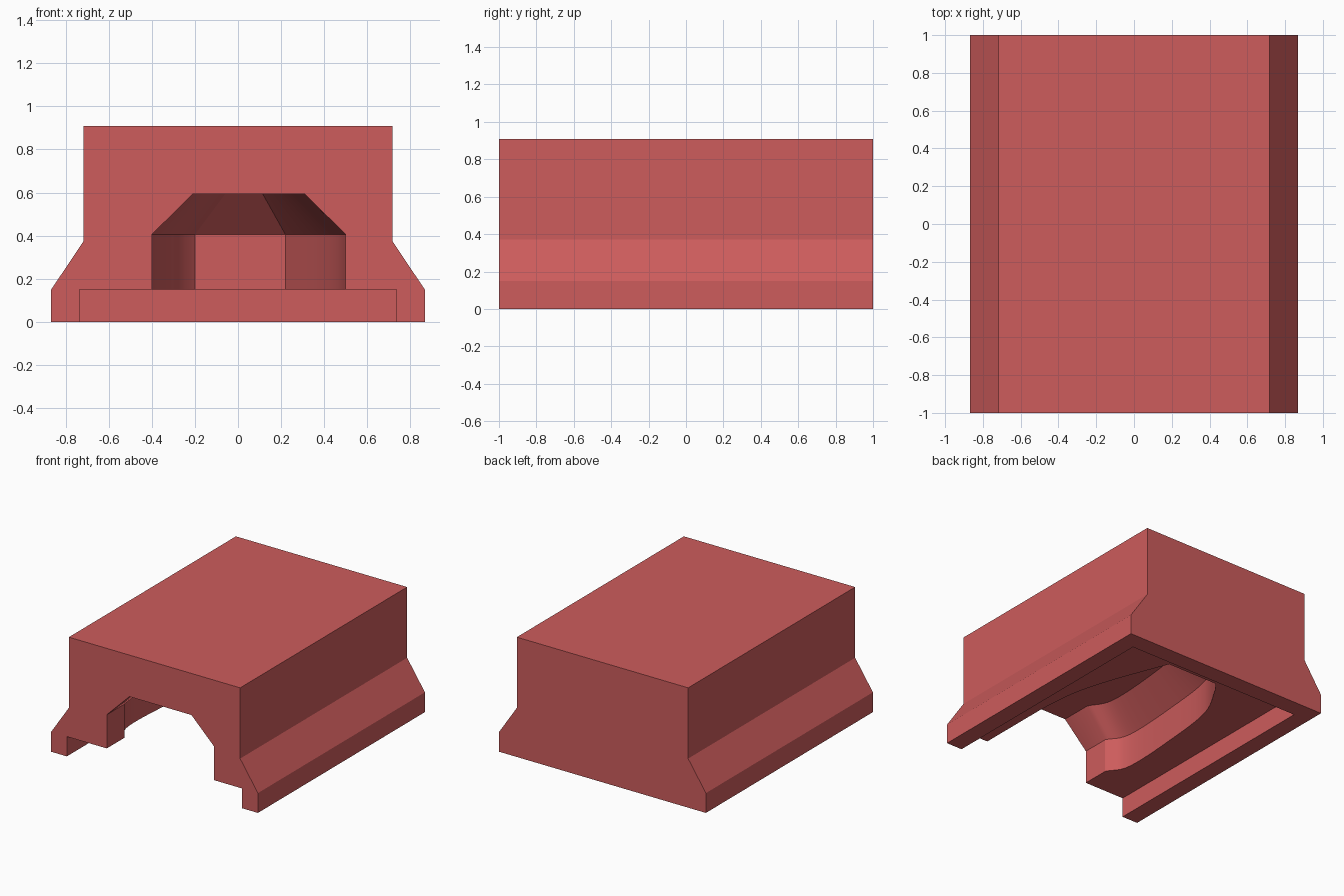
import bpy, bmesh, math
from mathutils import Vector

if "Cube" in bpy.data.objects:
    bpy.data.objects.remove(bpy.data.objects["Cube"])


def prism(name, rings):
    """Solid lofted through rings of equal point count, capped at both ends."""
    bm = bmesh.new()
    vs = [[bm.verts.new(p) for p in ring] for ring in rings]
    n = len(vs[0])
    bm.faces.new(vs[0])
    bm.faces.new(vs[-1])
    for a, b in zip(vs, vs[1:]):
        for i in range(n):
            j = (i + 1) % n
            bm.faces.new((a[i], a[j], b[j], b[i]))
    bmesh.ops.recalc_face_normals(bm, faces=bm.faces)
    me = bpy.data.meshes.new(name)
    bm.to_mesh(me)
    bm.free()
    ob = bpy.data.objects.new(name, me)
    bpy.context.collection.objects.link(ob)
    return ob


def spline(pts, steps=6):
    """Smooth curve through the given 2D points."""
    p = [Vector(q) for q in pts]
    p = [2 * p[0] - p[1]] + p + [2 * p[-1] - p[-2]]
    out = []
    for a, b, c, d in zip(p, p[1:], p[2:], p[3:]):
        for k in range(steps):
            t = k / steps
            out.append(0.5 * (2 * b + (c - a) * t + (2 * a - 5 * b + 4 * c - d) * t * t
                              + (3 * b - a - 3 * c + d) * t ** 3))
    return out + [p[-2]]


def cut(target, cutter):
    mod = target.modifiers.new("cut", 'BOOLEAN')
    mod.operation = 'DIFFERENCE'
    mod.solver = 'EXACT'
    mod.object = cutter
    bpy.context.view_layer.objects.active = target
    bpy.ops.object.modifier_apply(modifier=mod.name)
    bpy.data.objects.remove(cutter)


# Body: flared block extruded front to back
half = [(0.867, 0), (0.867, 0.15), (0.718, 0.372), (0.718, 0.908)]
profile = half + [(-x, z) for x, z in reversed(half)]
body = prism("body", [[(x, y, z) for x, z in profile] for y in (-1, 1)])

# Shallow slot under the body, open at the front
slot = [(-0.735, -1.2), (0.735, -1.2), (0.735, 0.865), (-0.735, 0.865)]
cut(body, prism("slot_cutter", [[(x, y, z) for x, y in slot] for z in (-0.2, 0.15)]))


# Curved cavity with a sloped ceiling, open at the front
def outline(front_left, left, back, right, front_right):
    return [front_left] + spline(left) + back + spline(right) + [front_right]


lower = outline((-0.4, -1.1),
                [(-0.4, -0.79), (-0.485, -0.62), (-0.465, -0.15), (-0.405, 0.29), (-0.25, 0.59)],
                [(-0.2, 0.645)],
                [(0.22, 0.645), (0.385, 0.21), (0.47, -0.1), (0.5, -0.41)],
                (0.5, -1.1))
upper = outline((-0.21, -1.1),
                [(-0.21, -0.76), (-0.295, -0.58), (-0.275, -0.15), (-0.22, 0.19), (-0.12, 0.42)],
                [(-0.06, 0.455)],
                [(0.115, 0.455), (0.215, 0.14), (0.28, -0.13), (0.31, -0.41)],
                (0.31, -1.1))
rings = [[(x, y, z) for x, y in ring]
         for ring, z in ((lower, 0.05), (lower, 0.405), (upper, 0.593))]
cut(body, prism("cavity_cutter", rings))

# Colour and shading
red = bpy.data.materials.new("soft_red")
red.diffuse_color = (0.610, 0.107, 0.107, 1)
red.use_nodes = True
red.node_tree.nodes["Principled BSDF"].inputs["Base Color"].default_value = red.diffuse_color
body.data.materials.clear()
body.data.materials.append(red)
for poly in body.data.polygons:
    poly.material_index = 0
bpy.ops.object.select_all(action='DESELECT')
body.select_set(True)
bpy.context.view_layer.objects.active = body
bpy.ops.object.shade_smooth_by_angle(angle=math.radians(25))
